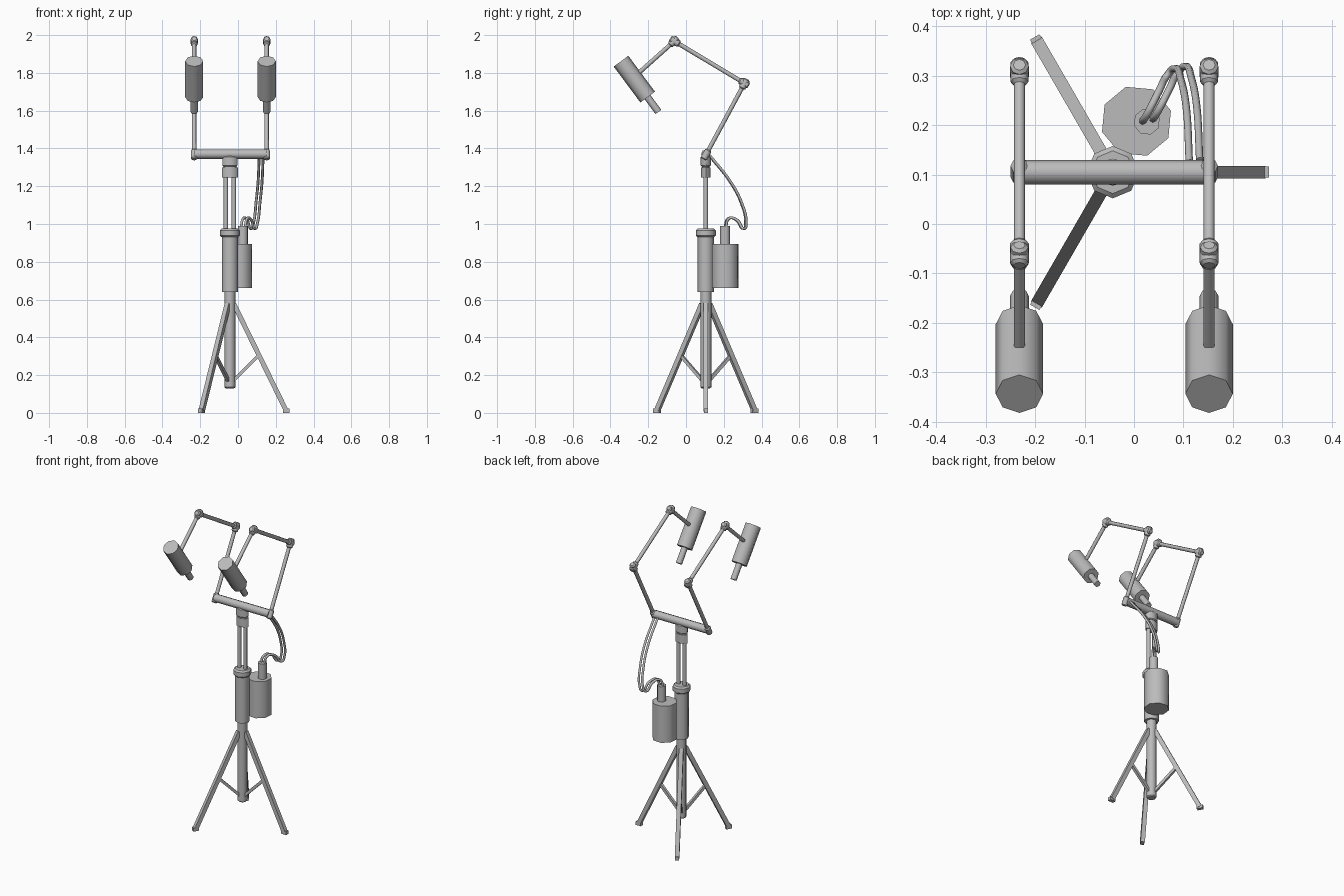
import bpy, math
from mathutils import Vector, Matrix

if "Cube" in bpy.data.objects:
    bpy.data.objects.remove(bpy.data.objects["Cube"], do_unlink=True)

grey = bpy.data.materials.new("plain_grey")
grey.use_nodes = True
grey.diffuse_color = (0.5, 0.5, 0.5, 1)
grey.node_tree.nodes["Principled BSDF"].inputs["Base Color"].default_value = (0.5, 0.5, 0.5, 1)


def rod(name, p, q, r, sides=8, flat=1.0, chamfer=0.0, turn=0.0):
    """Prism from p to q; flat squashes it across its horizontal axis."""
    p, q = Vector(p), Vector(q)
    d = (q - p).normalized()
    side = Vector((0, 0, 1)).cross(d)
    side = side.normalized() if side.length > 0.01 else Vector((1, 0, 0))
    rot = Matrix((side, d.cross(side), d)).transposed().to_4x4()
    bpy.ops.mesh.primitive_cylinder_add(vertices=sides, radius=r, depth=(q - p).length)
    ob = bpy.context.object
    ob.name = name
    ob.data.transform(Matrix.Diagonal((1, flat, 1, 1)) @ Matrix.Rotation(turn, 4, 'Z'))
    ob.matrix_world = Matrix.Translation((p + q) / 2) @ rot
    ob.data.materials.append(grey)
    if chamfer:
        b = ob.modifiers.new("chamfer", 'BEVEL')
        b.width, b.segments, b.angle_limit = chamfer, 1, math.radians(60)
    if sides > 4:
        bpy.ops.object.shade_smooth_by_angle(angle=math.radians(50))
    return ob


CX, CY = -0.043, 0.105


def column(name, z0, z1, r, **kw):
    return rod(name, (CX, CY, z0), (CX, CY, z1), r, **kw)


# Telescoping column
column("lower_tube", 0.13, 0.66, 0.029, chamfer=0.006)
column("sleeve", 0.64, 0.95, 0.043)
column("sleeve_collar", 0.93, 0.975, 0.053, chamfer=0.009)
for s, side in ((-1, "right"), (1, "left")):
    x = CX + s * 0.021
    rod(side + "_mast_rod", (x, CY, 0.95), (x, CY, 1.28), 0.012)
column("mast_lower_clamp", 1.245, 1.30, 0.042, flat=0.6)
column("mast_neck", 1.28, 1.32, 0.034, flat=0.6)
column("mast_upper_clamp", 1.305, 1.36, 0.042, flat=0.65, chamfer=0.005)

# Tripod legs with braces and feet
for i, side in enumerate(("left", "back_right", "front_right")):
    a = math.radians(120 * i)

    def at(radius, z):
        return (CX + radius * math.cos(a), CY + radius * math.sin(a), z)

    q = math.pi / 4
    rod(side + "_leg", at(0.022, 0.575), at(0.298, 0.012), 0.018, 4, turn=q)
    rod(side + "_brace", at(0.153, 0.305), at(0.02, 0.172), 0.012, 4, turn=q)
    rod(side + "_foot", at(0.280, 0.011), at(0.316, 0.011), 0.0155, 4, turn=q)

# Crossbar
ARMS = (("right", -0.232), ("left", 0.152))
rod("crossbar", (ARMS[0][1], CY, 1.37), (ARMS[1][1], CY, 1.37), 0.025)

# Jointed arms and lamp heads
PATH = [Vector(v) for v in ((0, CY, 1.365), (0, 0.31, 1.745), (0, -0.062, 1.968), (0, -0.25, 1.80))]
for side, x in ARMS:
    off = Vector((x, 0, 0))
    for i, part in enumerate(("lower", "middle", "upper")):
        p, q = PATH[i] + off, PATH[i + 1] + off
        d = (q - p).normalized()
        rod(f"{side}_{part}_arm", p, q, 0.0115)
        rod(f"{side}_{part}_start_joint", p - d * 0.026, p + d * 0.032, 0.018, chamfer=0.006)
        if i < 2:
            rod(f"{side}_{part}_end_joint", q - d * 0.032, q + d * 0.026, 0.019, chamfer=0.006)
    rod(side + "_head", (x, -0.344, 1.862), (x, -0.203, 1.672), 0.048)
    rod(side + "_head_nozzle", (x, -0.21, 1.68), (x, -0.146, 1.593), 0.019)

# Power canister beside the sleeve
rod("canister", (0.005, 0.208, 0.66), (0.005, 0.208, 0.893), 0.073, turn=0.3)
rod("canister_neck", (0.026, 0.207, 0.88), (0.026, 0.207, 0.99), 0.027, turn=0.3)

# Twin cables from the canister to the crossbar
CABLE = ((0.015, 0.205, 0.975), (0.028, 0.225, 1.03), (0.05, 0.268, 1.02), (0.07, 0.305, 0.975),
         (0.083, 0.315, 1.01), (0.095, 0.292, 1.11), (0.106, 0.235, 1.22), (0.112, 0.125, 1.36))
for n, shift in (("inner", 0.0), ("outer", 0.021)):
    cu = bpy.data.curves.new(n + "_cable", 'CURVE')
    cu.dimensions = '3D'
    cu.bevel_depth, cu.bevel_resolution, cu.resolution_u = 0.0075, 1, 5
    cu.use_fill_caps = True
    sp = cu.splines.new('BEZIER')
    sp.bezier_points.add(len(CABLE) - 1)
    for bp, c in zip(sp.bezier_points, CABLE):
        bp.co = (c[0] + shift, c[1] + shift * 0.2, c[2])
        bp.handle_left_type = bp.handle_right_type = 'AUTO'
    cu.materials.append(grey)
    bpy.context.collection.objects.link(bpy.data.objects.new(n + "_cable", cu))
